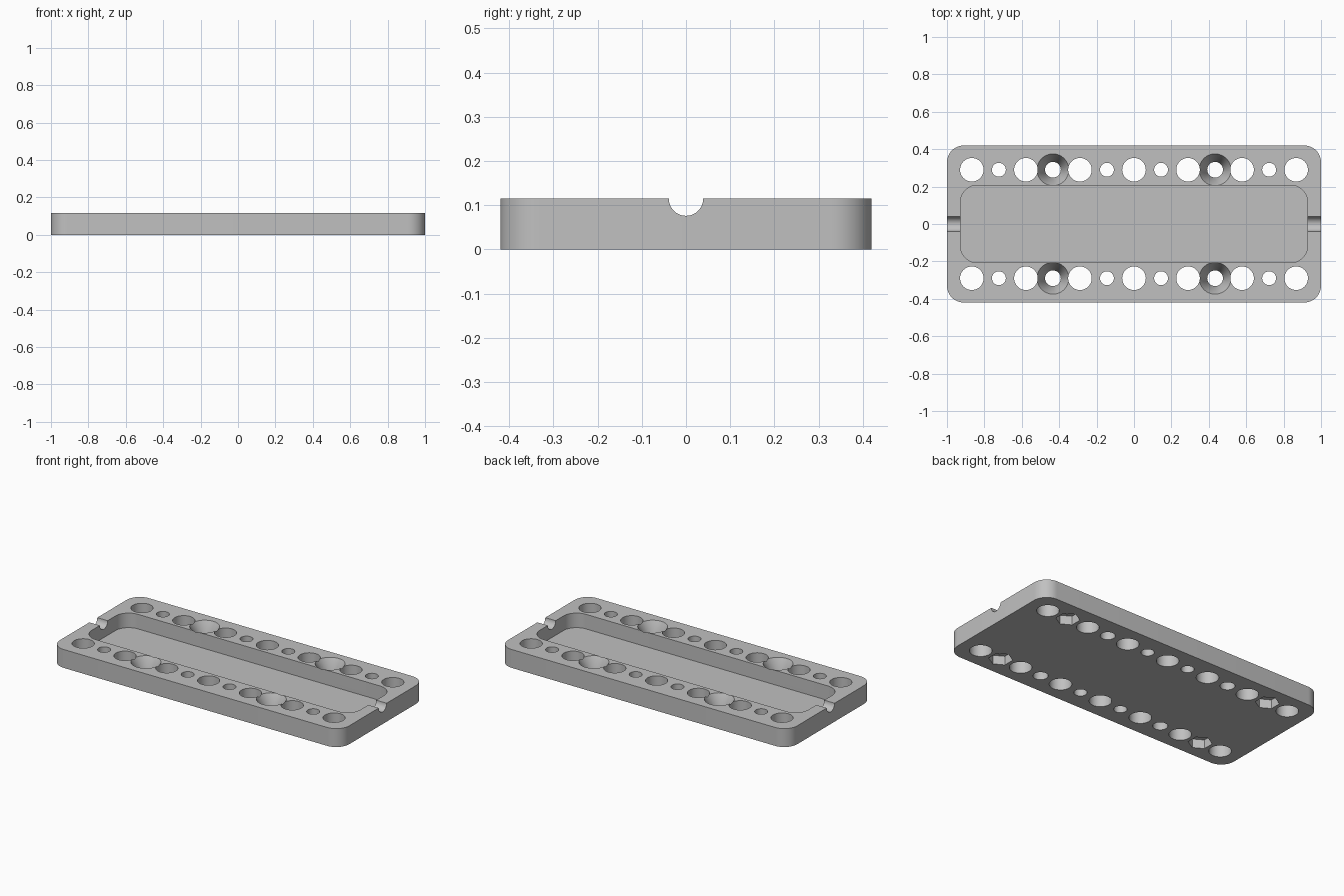
import bpy
import bmesh
from math import cos, sin, pi, radians

cube = bpy.data.objects.get("Cube")
if cube:
    bpy.data.objects.remove(cube, do_unlink=True)

HEIGHT = 0.115
PITCH = 0.1445
ROW_Y = 0.29

grey = bpy.data.materials.new("plain grey")
grey.use_nodes = True
colour = (0.53, 0.53, 0.53, 1)
grey.diffuse_color = colour
grey.node_tree.nodes["Principled BSDF"].inputs["Base Color"].default_value = colour


def loft(name, lower, upper, z0, z1):
    """Closed solid between two outlines with equal point counts."""
    bm = bmesh.new()
    a = [bm.verts.new((x, y, z0)) for x, y in lower]
    b = [bm.verts.new((x, y, z1)) for x, y in upper]
    n = len(a)
    bm.faces.new(a[::-1])
    bm.faces.new(b)
    for i in range(n):
        j = (i + 1) % n
        bm.faces.new((a[i], a[j], b[j], b[i]))
    mesh = bpy.data.meshes.new(name)
    bm.to_mesh(mesh)
    bm.free()
    mesh.materials.append(grey)
    obj = bpy.data.objects.new(name, mesh)
    bpy.context.collection.objects.link(obj)
    return obj


def circle(cx, cy, r, n=48, start=0.0):
    return [(cx + r * cos(start + 2 * pi * i / n),
             cy + r * sin(start + 2 * pi * i / n)) for i in range(n)]


def rounded(hx, hy, r, steps=12):
    points = []
    for k, (sx, sy) in enumerate(((1, 1), (-1, 1), (-1, -1), (1, -1))):
        for i in range(steps + 1):
            t = (k + i / steps) * pi / 2
            points.append((sx * (hx - r) + r * cos(t), sy * (hy - r) + r * sin(t)))
    return points


def cut(target, cutter):
    mod = target.modifiers.new("cut", 'BOOLEAN')
    mod.operation = 'DIFFERENCE'
    mod.solver = 'EXACT'
    mod.object = cutter
    bpy.ops.object.modifier_apply(modifier=mod.name)
    bpy.data.objects.remove(cutter, do_unlink=True)


# Rounded base plate
outline = rounded(1.0, 0.42, 0.09)
plate = loft("mounting_plate", outline, outline, 0, HEIGHT)
bpy.ops.object.select_all(action='DESELECT')
bpy.context.view_layer.objects.active = plate
plate.select_set(True)

# Long shallow tray
outline = rounded(0.928, 0.207, 0.09)
cut(plate, loft("tray_cutter", outline, outline, 0.024, 0.2))

# Half-round cable notches through both end walls
for side in (-1, 1):
    profile = circle(0, 0, 0.039)
    notch = loft("notch_cutter", profile, profile, -0.1, 0.1)
    notch.rotation_euler.y = pi / 2
    notch.location = (side * 0.98, 0, HEIGHT)
    bpy.context.view_layer.update()
    cut(plate, notch)

# Two rows of holes: wide, narrow and countersunk
for y in (-ROW_Y, ROW_Y):
    for i in range(-6, 7):
        x = i * PITCH
        screw = abs(i) == 3
        radius = 0.063 if i % 2 == 0 else 0.042 if screw else 0.037
        ring = circle(x, y, radius)
        cut(plate, loft("hole_cutter", ring, ring, -0.05, 0.2))
        if screw:
            # Cone continues past the top face at the same slope
            depth, rim, over = 0.085, 0.085, 0.02
            top = rim + (rim - radius) * over / depth
            cut(plate, loft("countersink_cutter", ring, circle(x, y, top),
                            HEIGHT - depth, HEIGHT + over))
        if abs(i) == 5:
            # Hexagonal nut pocket on the underside
            hexagon = circle(x, y, 0.068, 6, pi / 6)
            cut(plate, loft("nut_cutter", hexagon, hexagon, -0.05, 0.055))

bpy.ops.object.shade_smooth_by_angle(angle=radians(30))
